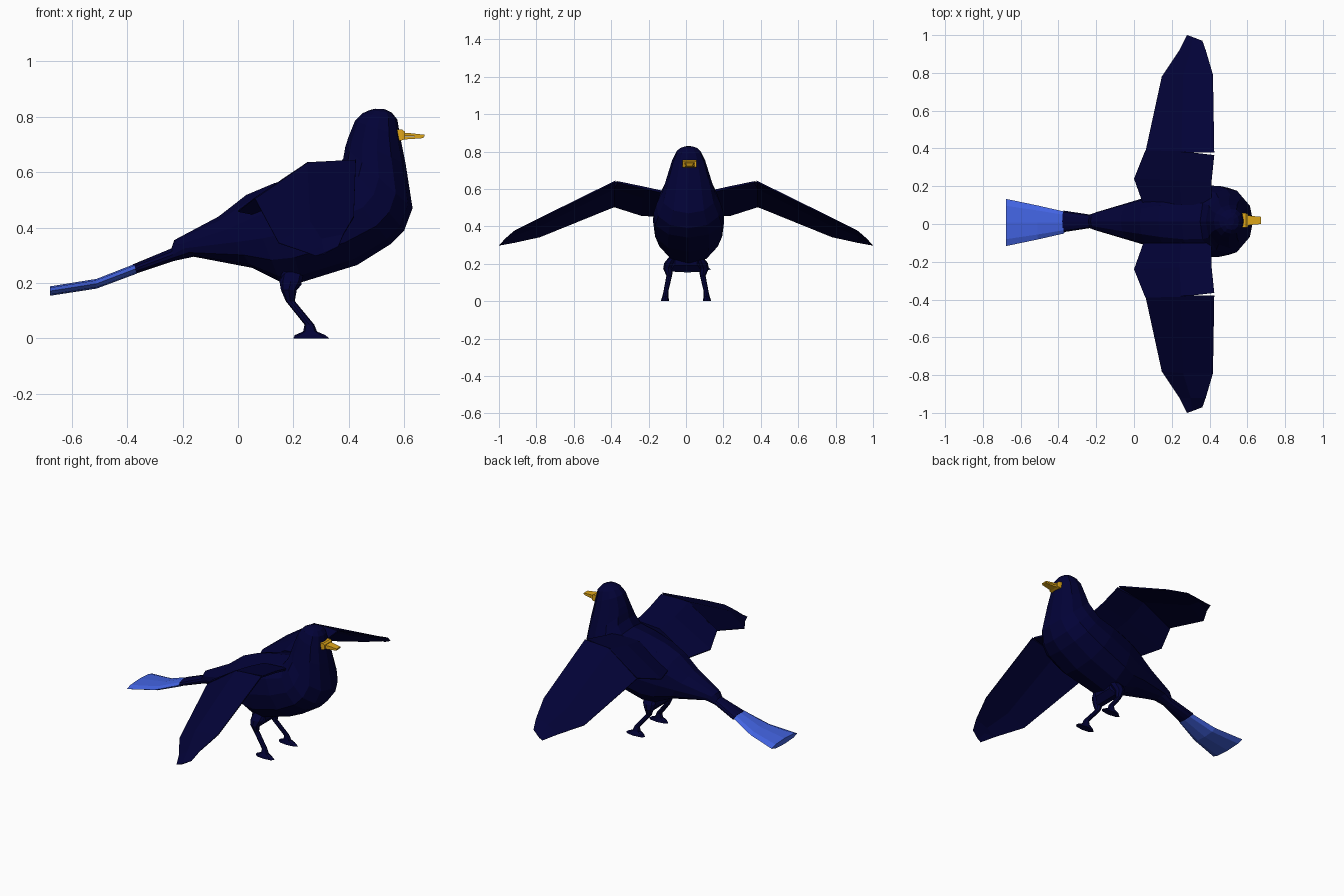
import bpy, bmesh, math
from mathutils import Vector

if "Cube" in bpy.data.objects:
    bpy.data.objects.remove(bpy.data.objects["Cube"])


def material(name, rgb):
    m = bpy.data.materials.new(name)
    m.use_nodes = True
    m.diffuse_color = (*rgb, 1)
    m.node_tree.nodes["Principled BSDF"].inputs["Base Color"].default_value = (*rgb, 1)
    return m


NAVY = material("navy feathers", (0.0006, 0.0006, 0.037))
BLUE = material("bright blue tail", (0.055, 0.125, 0.75))
GOLD = material("golden beak", (0.75, 0.39, 0.01))


def loft(name, rings, mat):
    """Skin equal-length rings of points and cap both ends."""
    bm = bmesh.new()
    loops = [[bm.verts.new(p) for p in ring] for ring in rings]
    n = len(loops[0])
    for a, b in zip(loops, loops[1:]):
        for i in range(n):
            j = (i + 1) % n
            bm.faces.new((a[i], a[j], b[j], b[i]))
    bm.faces.new(loops[0])
    bm.faces.new(loops[-1])
    bmesh.ops.recalc_face_normals(bm, faces=bm.faces)
    me = bpy.data.meshes.new(name)
    bm.to_mesh(me)
    bm.free()
    me.materials.append(mat)
    bpy.context.collection.objects.link(bpy.data.objects.new(name, me))


def oval(top, bottom, half_width, y, sides, flare=0):
    """Tilted oval between a top and a bottom (x, z) point; flare fills its lower half."""
    t, b = Vector((top[0], y, top[1])), Vector((bottom[0], y, bottom[1]))
    mid, up = (t + b) / 2, (t - b) / 2
    side = Vector((0, half_width, 0))
    angles = [2 * math.pi * i / sides for i in range(sides)]
    return [mid + up * math.cos(a) + side * math.sin(a) * (1 + flare * max(0, -math.cos(a)))
            for a in angles]


# Body, neck and head in one skin, from tail root to crown
body = [
    ((-.38, .267), (-.365, .235), .057),
    ((-.24, .325), (-.23, .28), .036),
    ((-.23, .355), (-.16, .295), .05),
    ((-.07, .44), (.05, .255), .105),
    ((.03, .518), (.15, .205), .135),
    ((.13, .56), (.23, .203), .165),
    ((.25, .588), (.43, .265), .19),
    ((.35, .605), (.55, .34), .188),
    ((.38, .65), (.60, .39), .172),
    ((.387, .69), (.63, .47), .142),
    ((.398, .725), (.605, .63), .112),
    ((.422, .785), (.585, .73), .087),
    ((.45, .813), (.575, .79), .065),
    ((.475, .824), (.555, .815), .045),
    ((.495, .829), (.53, .827), .02),
]
loft("body", [oval(*r, y=0.014, sides=12, flare=0.18) for r in body], NAVY)

# Tail fan
tail = [
    ((-.375, .268), (-.365, .234), .058),
    ((-.51, .215), (-.51, .18), .09),
    ((-.678, .188), (-.678, .154), .125),
]
loft("tail_fan", [oval(*r, y=0.008, sides=8) for r in tail], BLUE)


# Beak: square base and two tapering mandibles
def box_ring(x, z0, z1, w, y=0.019):
    return [(x, y - w, z0), (x, y + w, z0), (x, y + w, z1), (x, y - w, z1)]


loft("beak_base", [box_ring(.56, .715, .754, .038), box_ring(.592, .715, .754, .038),
                   box_ring(.603, .719, .746, .036)], GOLD)
loft("upper_beak", [box_ring(.58, .731, .744, .03), box_ring(.63, .73, .74, .023),
                    box_ring(.673, .728, .735, .019)], GOLD)
loft("lower_beak", [box_ring(.58, .717, .73, .028), box_ring(.63, .72, .729, .022),
                    box_ring(.67, .723, .728, .016)], GOLD)


# Wings: cambered sections of trailing, ridge and leading points, and ridge depth
def wing(name, side, sections):
    rings = []
    for trail, ridge, lead, depth in sections:
        top = [Vector((x, side * y, z)) for x, y, z in (trail, ridge, lead)]
        drop = Vector((0, 0, depth))
        rings.append(top + [top[2] - drop * .25, top[1] - drop, top[0] - drop * .1])
    loft(name, rings, NAVY)


inner = [
    ((.05, .10, .452), (.25, .10, .575), (.41, .10, .585), .05),
    ((.00, .24, .462), (.24, .23, .602), (.41, .22, .612), .05),
    ((.06, .39, .508), (.25, .385, .635), (.425, .365, .642), .035),
]
outer = [
    ((.06, .38, .508), (.25, .38, .636), (.425, .378, .645), .035),
    ((.147, .78, .345), (.26, .79, .422), (.418, .79, .442), .025),
    ((.24, .92, .313), (.30, .92, .36), (.38, .92, .376), .013),
    ((.28, 1.0, .298), (.31, .99, .308), (.362, .97, .332), .005),
]


# Legs: horizontal sections from thigh down to the spread foot
def leg(name, side):
    levels = [  # z, x back, x front, y, half width
        (.25, .16, .24, .06, .02), (.205, .15, .23, .085, .031),
        (.175, .155, .212, .095, .027), (.135, .172, .205, .09, .015),
        (.05, .24, .275, .108, .013), (.025, .235, .285, .11, .017),
        (.012, .205, .315, .112, .02), (0, .2, .33, .112, .022),
    ]
    rings = []
    for z, x0, x1, y, w in levels:
        mid, rx = (x0 + x1) / 2, (x1 - x0) / 2
        rings.append([(mid + rx * math.cos(k * math.pi / 4),
                       side * y + w * math.sin(k * math.pi / 4), z) for k in range(8)])
    loft(name, rings, NAVY)


for label, side in (("left", 1), ("right", -1)):
    wing(label + "_inner_wing", side, inner)
    wing(label + "_outer_wing", side, outer)
    leg(label + "_leg", side)

# Underside bridge joining the thighs
loft("hip", [box_ring(.155, .18, .23, .085, 0), box_ring(.17, .16, .25, .085, 0),
             box_ring(.20, .16, .26, .085, 0), box_ring(.23, .195, .26, .06, 0)], NAVY)
